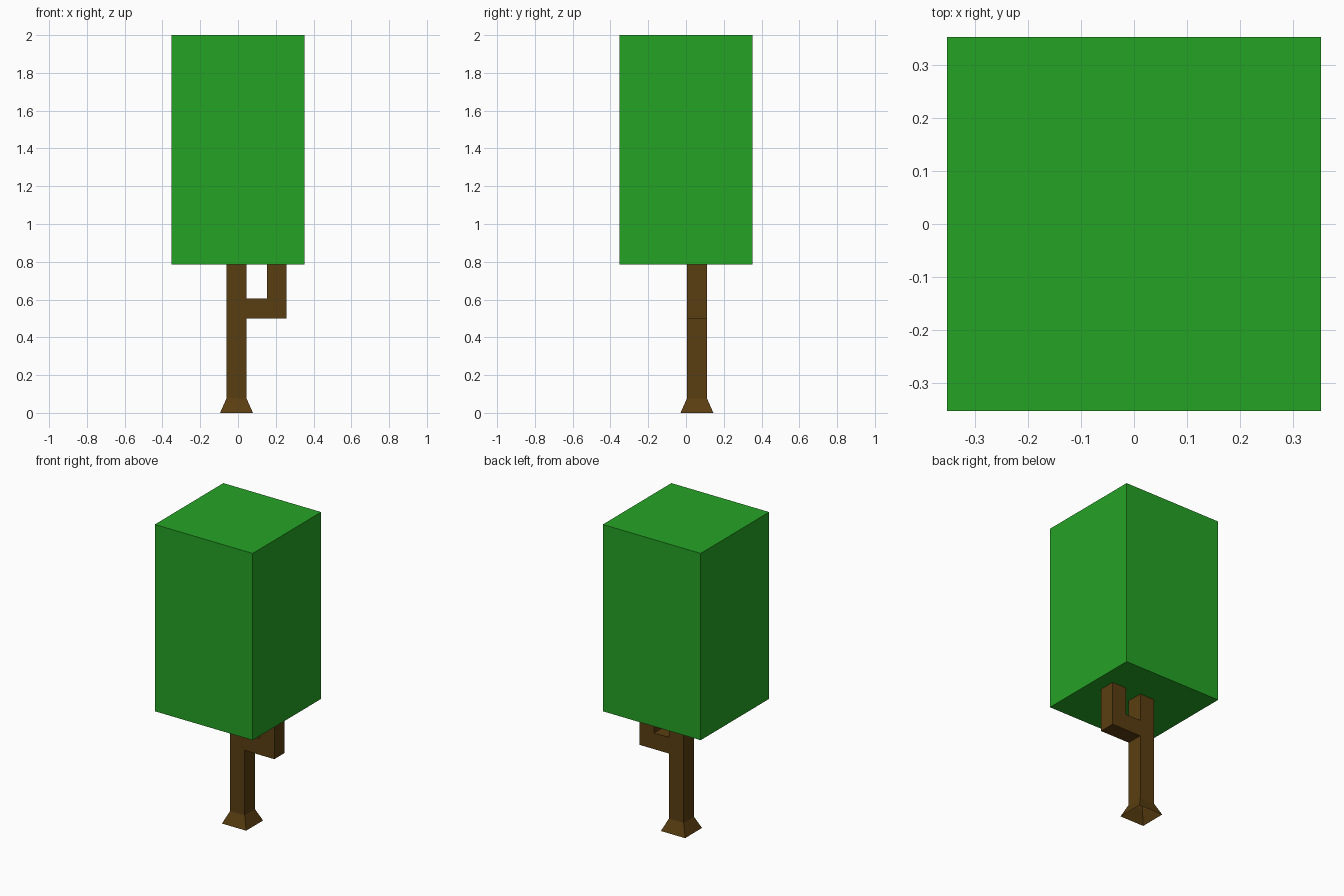
import bpy, bmesh

if "Cube" in bpy.data.objects:
    bpy.data.objects.remove(bpy.data.objects["Cube"])


def material(name, rgb):
    lin = [((c / 255 + 0.055) / 1.055) ** 2.4 for c in rgb]
    m = bpy.data.materials.new(name)
    m.diffuse_color = (*lin, 1)
    m.use_nodes = True
    m.node_tree.nodes["Principled BSDF"].inputs["Base Color"].default_value = m.diffuse_color
    return m


bark = material("bark brown", (90, 62, 17))
leaf = material("leaf green", (37, 163, 37))


def finish(name, bm, mat):
    me = bpy.data.meshes.new(name)
    bm.to_mesh(me)
    bm.free()
    me.materials.append(mat)
    ob = bpy.data.objects.new(name, me)
    bpy.context.collection.objects.link(ob)


def stack(name, cx, cy, levels, mat, bottom=True, top=True):
    """Square column through (half width, z) levels."""
    bm = bmesh.new()
    rings = [[bm.verts.new((cx + sx * h, cy + sy * h, z))
              for sx, sy in ((-1, -1), (1, -1), (1, 1), (-1, 1))]
             for h, z in levels]
    for a, b in zip(rings, rings[1:]):
        for i in range(4):
            j = (i + 1) % 4
            bm.faces.new((a[i], a[j], b[j], b[i]))
    if bottom:
        bm.faces.new(rings[0][::-1])
    if top:
        bm.faces.new(rings[-1])
    finish(name, bm, mat)


def branch(name, outline, y0, y1, mat):
    """Side outline in x, z extruded along y."""
    bm = bmesh.new()
    f = bm.faces.new([bm.verts.new((x, y0, z)) for x, z in outline])
    ext = bmesh.ops.extrude_face_region(bm, geom=[f])
    for v in ext["geom"]:
        if isinstance(v, bmesh.types.BMVert):
            v.co.y = y1
    bmesh.ops.recalc_face_normals(bm, faces=bm.faces)
    finish(name, bm, mat)


CANOPY_Z = 0.785
W = 0.053  # half width of the trunk

# Trunk with flared, open foot
stack("trunk", -0.008, 0.058, [(0.087, 0), (W, 0.077), (W, CANOPY_Z)], bark,
      bottom=False, top=False)

# L-shaped side branch
branch("side_branch",
       [(0.045, 0.5), (0.258, 0.5), (0.258, CANOPY_Z), (0.153, CANOPY_Z),
        (0.153, 0.605), (0.045, 0.605)],
       0.058 - W, 0.058 + W, bark)

# Leaf block
stack("canopy", 0, 0, [(0.352, CANOPY_Z), (0.352, 2)], leaf)
